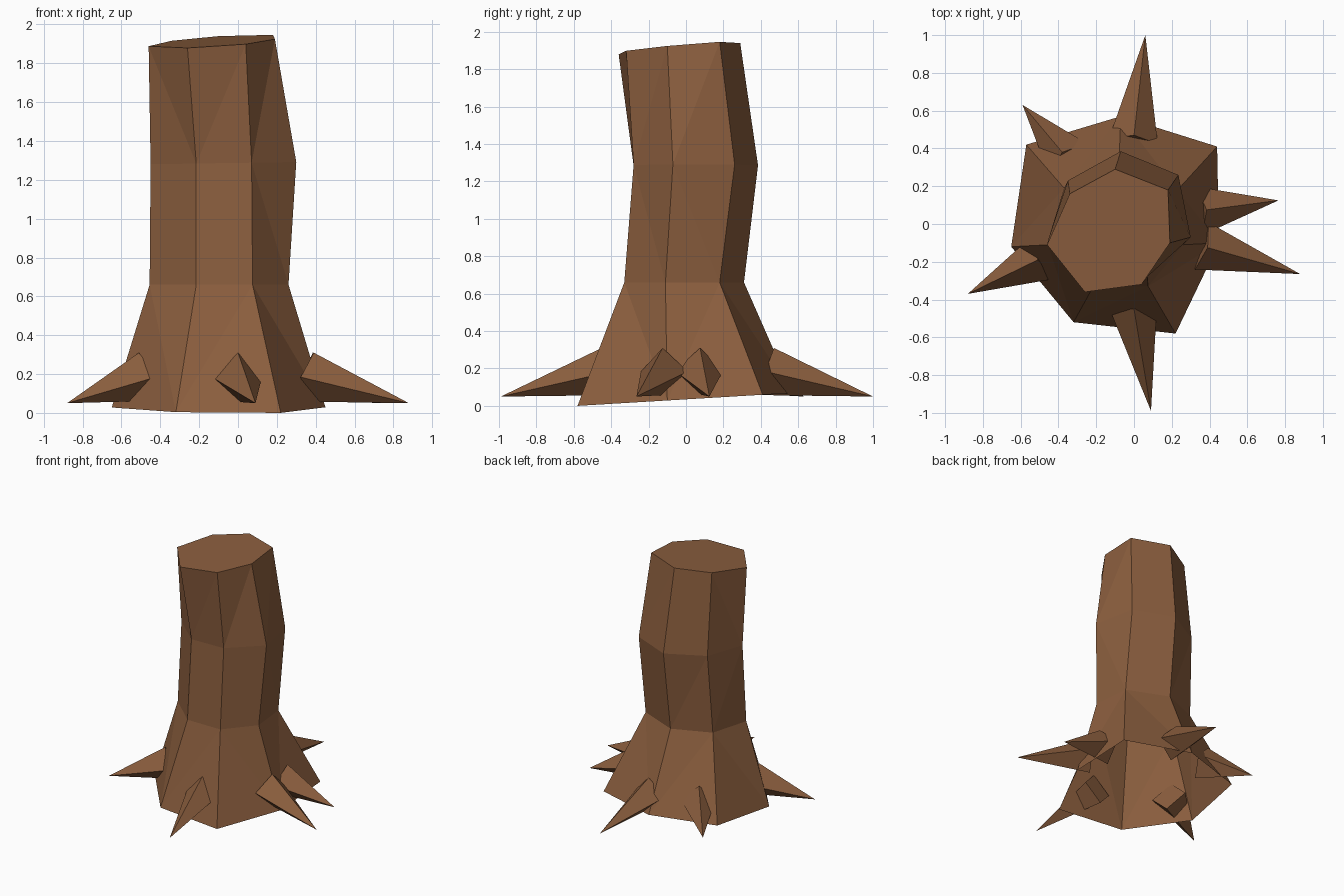
import bpy, bmesh, math
from mathutils import Vector

if "Cube" in bpy.data.objects:
    bpy.data.objects.remove(bpy.data.objects["Cube"])

bark = bpy.data.materials.new("bark_brown")
bark.diffuse_color = (0.258, 0.112, 0.048, 1)
bark.use_nodes = True
bark.node_tree.nodes["Principled BSDF"].inputs["Base Color"].default_value = bark.diffuse_color


def make_object(name, bm):
    bmesh.ops.triangulate(bm, faces=[f for f in bm.faces if len(f.verts) == 4])
    mesh = bpy.data.meshes.new(name)
    bm.to_mesh(mesh)
    bm.free()
    mesh.materials.append(bark)
    bpy.context.collection.objects.link(bpy.data.objects.new(name, mesh))


# Trunk: four uneven seven-sided rings, open underneath, capped on top.
# Each ring: outline, then height = base + x slope + y slope
rings = [
    ([(-.65, -.12), (-.32, -.52), (.22, -.58), (.45, -.10), (.44, .41), (-.07, .57), (-.57, .42)], (.035, 0, .06)),
    ([(-.455, -.11), (-.215, -.33), (.075, -.33), (.26, -.11), (.23, .18), (-.08, .31), (-.37, .19)], (.66, 0, 0)),
    ([(-.45, -.07), (-.215, -.28), (.07, -.28), (.30, -.07), (.235, .26), (-.07, .385), (-.35, .23)], (1.287, .015, 0)),
    ([(-.46, -.11), (-.26, -.36), (.04, -.32), (.19, -.10), (.18, .18), (-.10, .29), (-.34, .16)], (1.922, .055, .08)),
]
bm = bmesh.new()
loops = [[bm.verts.new((x, y, h + sx * x + sy * y)) for x, y in pts]
         for pts, (h, sx, sy) in rings]
for low, high in zip(loops, loops[1:]):
    for i in range(7):
        j = (i + 1) % 7
        bm.faces.new((low[i], low[j], high[j], high[i]))
bm.faces.new(loops[-1])
make_object("trunk", bm)


# Roots: four-sided spikes, tilted down and out from the flared foot
def root(name, top, tip, r=0.13):
    top, tip = Vector((*top, 0.31)), Vector((*tip, 0.05))
    out = (tip - top).to_2d().normalized().to_3d()
    side = Vector((-out.y, out.x, 0))
    a = math.atan2(0.14, (tip - top).to_2d().length + 0.03)
    up = out * math.sin(a) + Vector((0, 0, math.cos(a)))
    centre = top - up * r
    bm = bmesh.new()
    base = [bm.verts.new(centre + v * r) for v in (up, side, -up, -side)]
    point = bm.verts.new(tip)
    bm.faces.new(base)
    for i in range(4):
        bm.faces.new((base[i], base[(i + 1) % 4], point))
    bmesh.ops.recalc_face_normals(bm, faces=bm.faces)
    make_object(name, bm)


root("root_front", (0, -.45), (.09, -.99))
root("root_back", (0, .47), (.06, 1.0))
root("root_left", (-.51, -.19), (-.88, -.37))
root("root_back_left", (-.38, .38), (-.59, .63))
root("root_right_back", (.385, .075), (.765, .125))
root("root_right_front", (.39, -.125), (.88, -.265))
